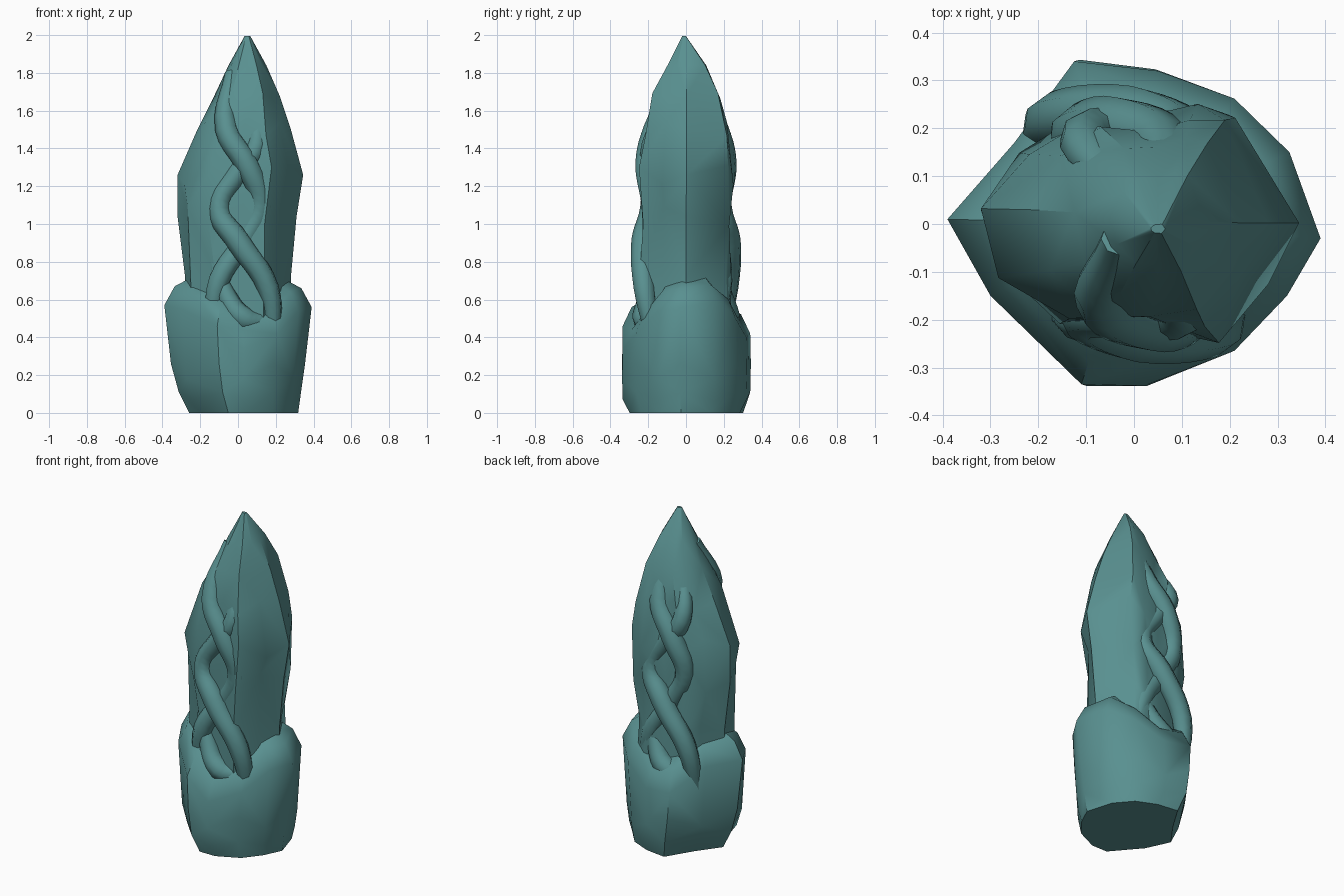
import bpy, bmesh, math

if "Cube" in bpy.data.objects:
    bpy.data.objects.remove(bpy.data.objects["Cube"])

teal = bpy.data.materials.new("weathered_teal")
teal.diffuse_color = (0.10, 0.28, 0.28, 1)
teal.use_nodes = True
teal.node_tree.nodes["Principled BSDF"].inputs["Base Color"].default_value = teal.diffuse_color


def loft(name, rings, sharp=40):
    """Skin a stack of equal-length vertex rings with triangles and close both ends."""
    bm = bmesh.new()
    rows = [[bm.verts.new(p) for p in ring] for ring in rings]
    n = len(rows[0])
    for k, (a, b) in enumerate(zip(rows, rows[1:])):
        for i in range(n):
            j = (i + 1) % n
            if (i + k) % 2:  # alternate diagonals give a cut-stone look
                bm.faces.new((a[i], a[j], b[j]))
                bm.faces.new((a[i], b[j], b[i]))
            else:
                bm.faces.new((a[i], a[j], b[i]))
                bm.faces.new((a[j], b[j], b[i]))
    bm.faces.new(rows[0][::-1])
    bm.faces.new(rows[-1])
    bmesh.ops.recalc_face_normals(bm, faces=bm.faces)
    me = bpy.data.meshes.new(name)
    bm.to_mesh(me)
    bm.free()
    me.shade_smooth()
    me.set_sharp_from_angle(angle=math.radians(sharp))
    me.materials.append(teal)
    ob = bpy.data.objects.new(name, me)
    bpy.context.collection.objects.link(ob)


# Pointed crystal body: one irregular section, with shallow front and back channels,
# fitted to the extents of each level
section = [(1, 0), (0.62, 0.92), (0.35, 0.97), (0.0, 0.86), (-0.4, 0.86), (-0.72, 0.6), (-1, 0.12),
           (-0.86, -0.45), (-0.46, -0.84), (0, -0.84), (0.48, -0.98), (0.78, -0.5)]
stagger = [0, -0.05, 0.05, -0.03, 0.04, -0.05, 0, 0.05, -0.04, 0.03, -0.04, 0.05]
# z, x min, x max, y min, y max
levels = [(0.30, -0.28, 0.28, -0.24, 0.24), (0.72, -0.28, 0.28, -0.24, 0.24),
          (1.04, -0.32, 0.31, -0.24, 0.24), (1.26, -0.32, 0.345, -0.245, 0.25),
          (1.50, -0.215, 0.28, -0.225, 0.23), (1.68, -0.125, 0.22, -0.18, 0.185),
          (1.84, -0.05, 0.15, -0.10, 0.11), (1.995, 0.035, 0.065, -0.02, 0.0)]
rings = []
for n, (z, x0, x1, y0, y1) in enumerate(levels):
    k = min(1, max(0, (1.8 - z) / 0.4)) * (-1) ** n  # irregularity fades out near the tip
    ring = []
    for i, ((u, v), s) in enumerate(zip(section, stagger)):
        f = 1 if i in (0, 6) else 1 + 0.035 * k * (-1) ** (i // 2)
        ring.append(((x0 + x1) / 2 + u * f * (x1 - x0) / 2,
                     (y0 + y1) / 2 + v * f * (y1 - y0) / 2, z + k * s))
    rings.append(ring)
loft("crystal_body", rings)

# Chunky rock base: outline with an uneven rim height
rim = [(0.39, -0.03, 0.56), (0.325, 0.15, 0.58), (0.21, 0.262, 0.50), (0.05, 0.32, 0.40),
       (-0.125, 0.34, 0.42), (-0.25, 0.17, 0.55), (-0.39, 0.01, 0.57), (-0.30, -0.15, 0.55),
       (-0.11, -0.335, 0.46), (0.03, -0.335, 0.34), (0.21, -0.265, 0.42), (0.32, -0.15, 0.54)]
# x scale, y scale, x shift, height, stagger
low = [(0.74, 0.89, 0.03, 0, 0), (0.83, 1.0, 0.01, 0.09, 0.02), (0.91, 1.01, 0, 0.22, 0.04)]
rings = [[(x * sx + dx, y * sy, z + s * (-1) ** i) for i, (x, y, _) in enumerate(rim)]
         for sx, sy, dx, z, s in low]
rings += [[(x * s, y * s, z + h) for x, y, z in rim] for s, h in ((1, 0), (0.86, 0.10), (0.62, 0.15))]
loft("rock_base", rings)


# Interlaced roots, half sunk in the face; both ends of each sink into the stone
def strand(name, pts, turn):
    cu = bpy.data.curves.new(name, "CURVE")
    cu.dimensions = "3D"
    cu.resolution_u = 5
    cu.bevel_depth = 0.065
    cu.bevel_resolution = 2
    cu.use_fill_caps = True
    sp = cu.splines.new("BEZIER")
    sp.bezier_points.add(len(pts) - 1)
    for bp, (x, y, z, r) in zip(sp.bezier_points, pts):
        bp.co = (x * turn, y * turn, z)
        bp.radius = r
        bp.handle_left_type = bp.handle_right_type = "AUTO"
    cu.materials.append(teal)
    ob = bpy.data.objects.new(name, cu)
    bpy.context.collection.objects.link(ob)


long_root = [(0.19, -0.17, 0.38, 0.6), (0.16, -0.22, 0.66, 0.9), (0.0, -0.225, 0.91, 1),
             (-0.10, -0.185, 1.08, 0.9), (0.0, -0.18, 1.27, 0.9), (0.10, -0.18, 1.42, 0.85),
             (0.05, -0.09, 1.62, 0.6)]
cross_root = [(-0.14, -0.17, 0.46, 0.6), (-0.10, -0.19, 0.70, 0.9), (0.04, -0.175, 0.92, 0.9),
              (0.12, -0.18, 1.10, 0.9), (0.05, -0.205, 1.31, 1), (-0.06, -0.165, 1.50, 0.95),
              (-0.03, -0.03, 1.80, 0.6)]
short_root = [(0.16, -0.18, 0.48, 0.7), (0.03, -0.22, 0.50, 1), (-0.07, -0.19, 0.64, 0.8),
              (-0.14, -0.14, 0.9, 0.4)]
for side, turn in (("front", 1), ("back", -1)):
    strand(side + "_long_root", long_root, turn)
    strand(side + "_cross_root", cross_root, turn)
    strand(side + "_short_root", short_root, turn)
